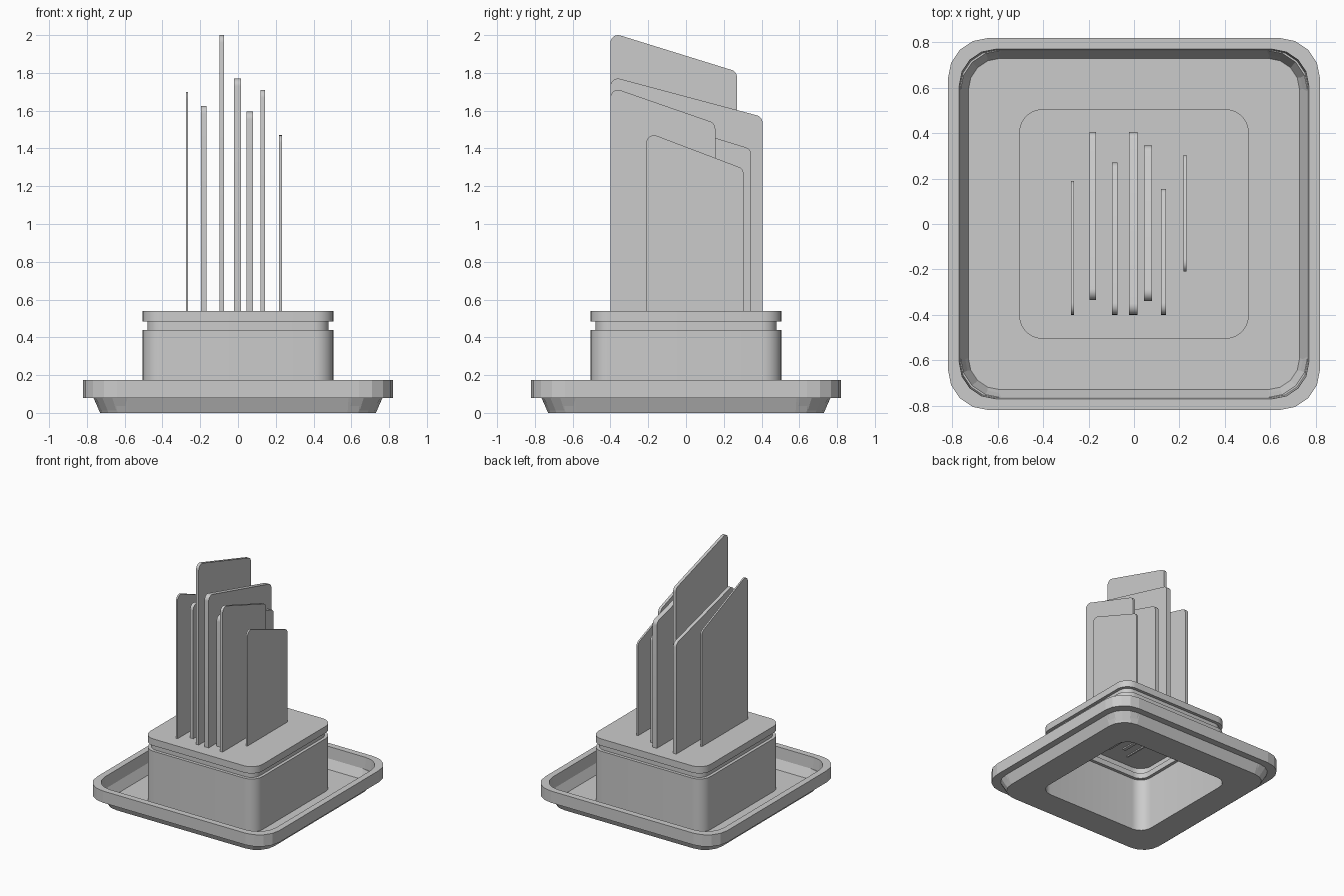
import bpy, bmesh, math

if "Cube" in bpy.data.objects:
    bpy.data.objects.remove(bpy.data.objects["Cube"])


def rounded_square(h, r, z, n):
    """Counter-clockwise rounded square outline, half size h, corner radius r."""
    pts = []
    for k, (sx, sy) in enumerate([(1, 1), (-1, 1), (-1, -1), (1, -1)]):
        for i in range(n + 1):
            a = math.radians(90 * (k + i / n))
            pts.append((sx * (h - r) + r * math.cos(a),
                        sy * (h - r) + r * math.sin(a), z))
    return pts


def finish(bm, name):
    mesh = bpy.data.meshes.new(name)
    bm.to_mesh(mesh)
    bm.free()
    ob = bpy.data.objects.new(name, mesh)
    bpy.context.collection.objects.link(ob)
    return ob


def loft(name, profile, n, close=False, cap=False):
    """Join rounded squares given as (half size, corner radius, z)."""
    bm = bmesh.new()
    rings = [[bm.verts.new(p) for p in rounded_square(h, r, z, n)]
             for h, r, z in profile]
    pairs = list(zip(rings, rings[1:]))
    if close:
        pairs.append((rings[-1], rings[0]))
    for a, b in pairs:
        m = len(a)
        for i in range(m):
            j = (i + 1) % m
            bm.faces.new((a[i], a[j], b[j], b[i]))
    if cap:
        bm.faces.new(rings[-1])
    return finish(bm, name)


def blade(name, x, t, y0, y1, top, slope, r=0.04, n=6):
    """Upright thin panel with a sloping top and two rounded upper corners."""
    tilt = math.pi / 2 - math.atan(slope)
    zl = top - r
    zr = zl - slope * (y1 - y0 - 2 * r)
    pts = [(y1, 0.53), (y0, 0.53)]
    for cy, cz, a0, a1 in [(y0 + r, zl, math.pi, tilt), (y1 - r, zr, tilt, 0)]:
        for i in range(n + 1):
            a = a0 + (a1 - a0) * i / n
            pts.append((cy + r * math.cos(a), cz + r * math.sin(a)))
    bm = bmesh.new()
    face = bm.faces.new([bm.verts.new((x - t / 2, y, z)) for y, z in pts])
    ext = bmesh.ops.extrude_face_region(bm, geom=[face], use_keep_orig=True)
    moved = [v for v in ext["geom"] if isinstance(v, bmesh.types.BMVert)]
    bmesh.ops.translate(bm, verts=moved, vec=(t, 0, 0))
    bmesh.ops.recalc_face_normals(bm, faces=bm.faces)
    return finish(bm, name)


# Shallow tray with tapered foot, raised rim and open centre
loft("tray", [
    (0.505, 0.10, 0.0), (0.73, 0.15, 0.0), (0.765, 0.18, 0.08),
    (0.82, 0.18, 0.08), (0.82, 0.18, 0.175), (0.77, 0.16, 0.175),
    (0.765, 0.16, 0.08), (0.73, 0.14, 0.01), (0.505, 0.10, 0.01),
], 4, close=True)

# Hollow block with a shadow groove under its top plate
block = loft("block", [
    (0.505, 0.10, 0.0), (0.505, 0.10, 0.44), (0.48, 0.08, 0.44),
    (0.48, 0.08, 0.485), (0.505, 0.10, 0.485), (0.505, 0.10, 0.54),
], 8, cap=True)

# Upright panels: x, thickness, front y, back y, top z, slope
panels = [
    (-0.270, 0.013, -0.40, 0.19, 1.70, 0.42),
    (-0.182, 0.028, -0.335, 0.405, 1.625, 0.27),
    (-0.085, 0.024, -0.40, 0.27, 2.00, 0.31),
    (-0.003, 0.038, -0.40, 0.405, 1.77, 0.267),
    (0.062, 0.034, -0.34, 0.345, 1.595, 0.31),
    (0.131, 0.022, -0.40, 0.155, 1.71, 0.347),
    (0.225, 0.014, -0.21, 0.305, 1.47, 0.38),
]
smooth = [block] + [blade(f"panel_{i + 1}", *p) for i, p in enumerate(panels)]

# Smooth rounded corners, crisp edges
for ob in smooth:
    bpy.ops.object.select_all(action='DESELECT')
    ob.select_set(True)
    bpy.context.view_layer.objects.active = ob
    bpy.ops.object.shade_smooth_by_angle(angle=math.radians(30))
